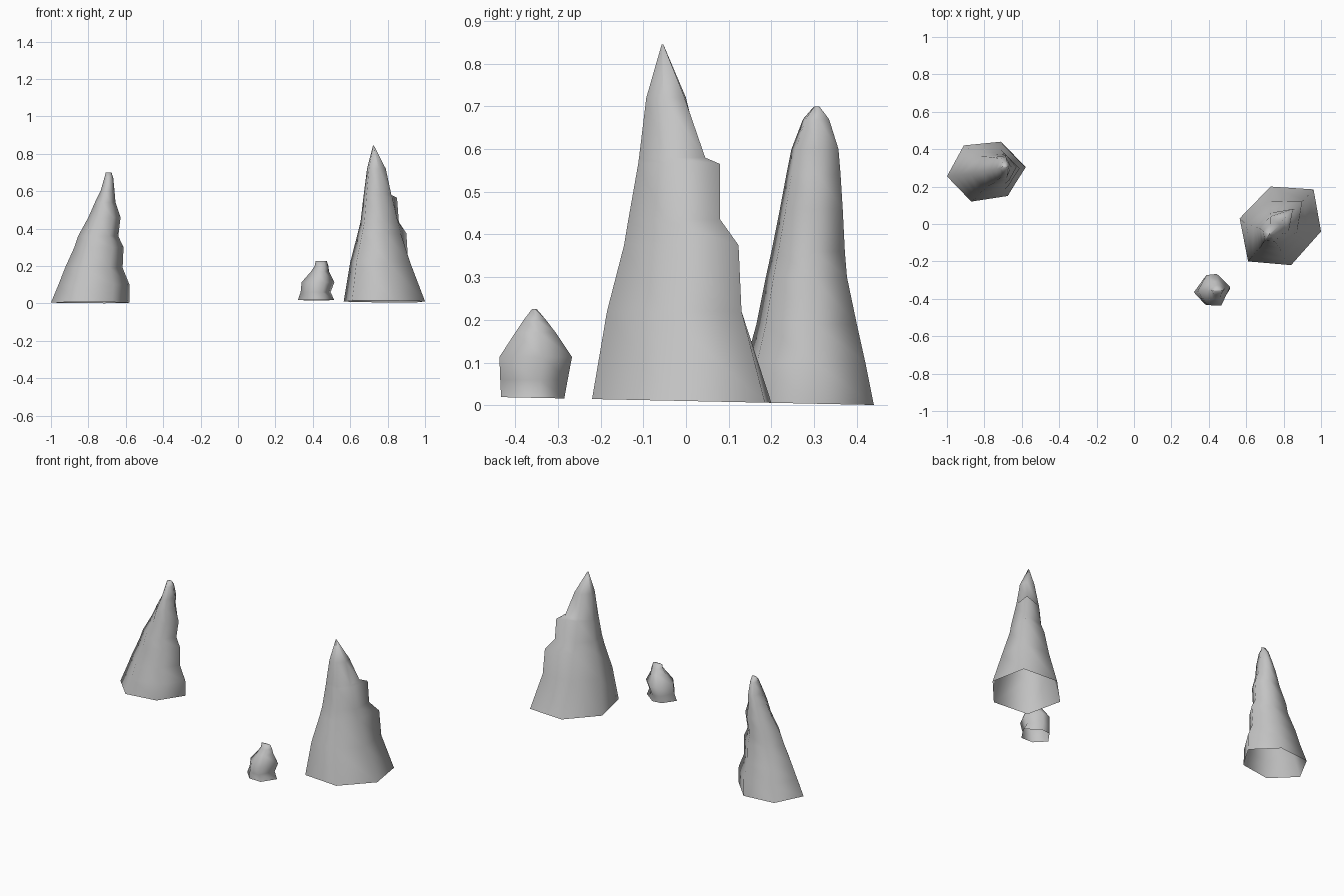
import bpy
import bmesh

cube = bpy.data.objects.get("Cube")
if cube:
    bpy.data.objects.remove(cube, do_unlink=True)

# Single stone colour
stone = bpy.data.materials.new("grey_stone")
stone.use_nodes = True
colour = (0.55, 0.55, 0.55, 1)
stone.diffuse_color = colour
shader = stone.node_tree.nodes["Principled BSDF"]
shader.inputs["Base Color"].default_value = colour
shader.inputs["Roughness"].default_value = 0.9


def remap(value, old_low, old_high, new_low, new_high):
    return new_low + (value - old_low) / (old_high - old_low) * (new_high - new_low)


def ground_height(y):
    """The open undersides share one slightly tilted ground plane."""
    return max(0.0, 0.01 - 0.021 * y)


def stalagmite(name, outline, rings, spur_corner=None, spur=()):
    """Loft the base outline through rings of (z, x low, x high, y low, y high).
    One corner may follow its own stepped path of (x, y) points."""
    xs, ys = zip(*outline)
    x_low, x_high, y_low, y_high = min(xs), max(xs), min(ys), max(ys)
    bm = bmesh.new()
    loops = [[bm.verts.new((x, y, ground_height(y))) for x, y in outline]]
    for level, (z, left, right, front, back) in enumerate(rings):
        loop = []
        for corner, (x, y) in enumerate(outline):
            px = remap(x, x_low, x_high, left, right)
            py = remap(y, y_low, y_high, front, back)
            if corner == spur_corner and level < len(spur):
                px, py = spur[level]
            loop.append(bm.verts.new((px, py, z)))
        loops.append(loop)
    count = len(outline)
    for lower, upper in zip(loops, loops[1:]):
        for i in range(count):
            j = (i + 1) % count
            bm.faces.new((lower[i], lower[j], upper[j], upper[i]))
    bm.faces.new(loops[-1])
    # Outlines run clockwise, so turn the faces outward
    bmesh.ops.reverse_faces(bm, faces=bm.faces[:])
    for face in bm.faces:
        face.smooth = True
    mesh = bpy.data.meshes.new(name)
    bm.to_mesh(mesh)
    bm.free()
    mesh.materials.append(stone)
    obj = bpy.data.objects.new(name, mesh)
    bpy.context.collection.objects.link(obj)
    return obj


# Large spire with a stepped back corner
stalagmite(
    "large_stalagmite",
    [(0.73, 0.2), (0.96, 0.185), (1, -0.04), (0.84, -0.22), (0.61, -0.2), (0.565, 0.03)],
    [
        (0.22, 0.6, 0.92, -0.185, 0.12),
        (0.375, 0.64, 0.87, -0.145, 0.085),
        (0.435, 0.655, 0.855, -0.135, 0.06),
        (0.565, 0.67, 0.825, -0.112, 0.04),
        (0.58, 0.672, 0.82, -0.11, 0.035),
        (0.72, 0.69, 0.79, -0.093, 0),
        (0.845, 0.722, 0.726, -0.057, -0.053),
    ],
    spur_corner=1,
    spur=[(0.91, 0.13), (0.9, 0.123), (0.86, 0.08), (0.85, 0.08), (0.815, 0.045)],
)

# Medium spire with a rippled inner side
stalagmite(
    "medium_stalagmite",
    [(-0.91, 0.42), (-0.71, 0.44), (-0.58, 0.305), (-0.675, 0.15), (-0.87, 0.12), (-1, 0.255)],
    [
        (0.1, -0.96, -0.58, 0.14, 0.42),
        (0.19, -0.925, -0.617, 0.165, 0.4),
        (0.3, -0.875, -0.612, 0.187, 0.377),
        (0.36, -0.855, -0.64, 0.2, 0.372),
        (0.46, -0.8, -0.628, 0.22, 0.367),
        (0.54, -0.765, -0.655, 0.235, 0.362),
        (0.6, -0.735, -0.66, 0.247, 0.357),
        (0.67, -0.715, -0.667, 0.274, 0.335),
        (0.7, -0.707, -0.676, 0.3, 0.312),
    ],
)

# Small stub with a bulging middle and a short ridge on top
stalagmite(
    "small_stalagmite",
    [(0.32, -0.365), (0.375, -0.29), (0.435, -0.285), (0.515, -0.345), (0.46, -0.433), (0.38, -0.43)],
    [
        (0.06, 0.335, 0.495, -0.435, -0.277),
        (0.113, 0.34, 0.515, -0.437, -0.267),
        (0.17, 0.39, 0.487, -0.4, -0.305),
        (0.2, 0.41, 0.483, -0.38, -0.328),
        (0.226, 0.415, 0.475, -0.36, -0.35),
    ],
)
